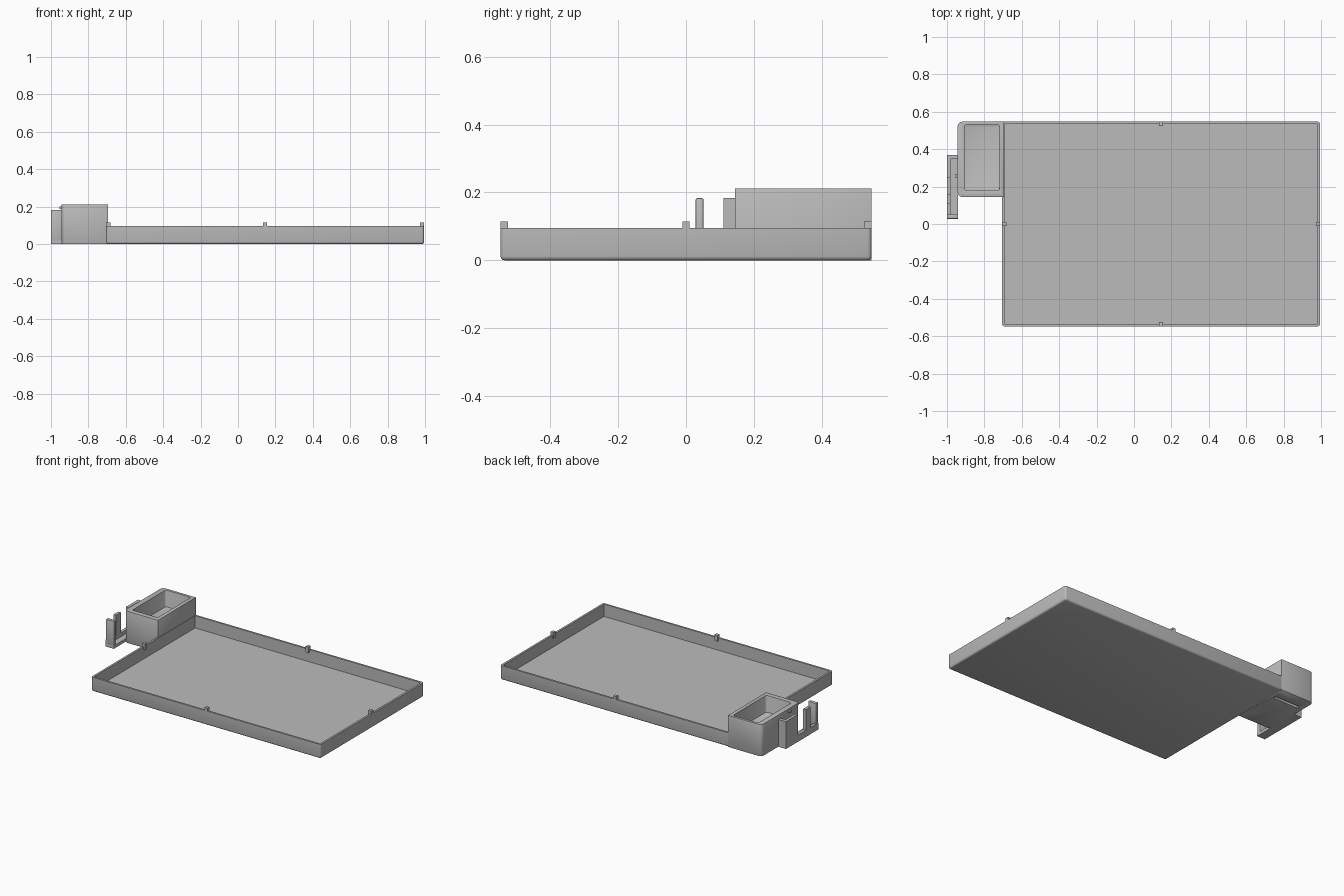
import bpy, bmesh, math

if "Cube" in bpy.data.objects:
    bpy.data.objects.remove(bpy.data.objects["Cube"])

grey = bpy.data.materials.new("plastic grey")
grey.diffuse_color = (0.5, 0.5, 0.5, 1)
grey.use_nodes = True
grey.node_tree.nodes["Principled BSDF"].inputs["Base Color"].default_value = grey.diffuse_color


def block(name, lo, hi, round_rule=None, radius=0.0, segments=3):
    """Axis-aligned block; round_rule picks the edges to round off."""
    bm = bmesh.new()
    bmesh.ops.create_cube(bm, size=1)
    for v in bm.verts:
        v.co = [l + (c + 0.5) * (h - l) for c, l, h in zip(v.co, lo, hi)]
    if round_rule:
        edges = [e for e in bm.edges if round_rule(e.verts[0].co, e.verts[1].co)]
        bmesh.ops.bevel(bm, geom=edges, offset=radius, segments=segments,
                        profile=0.5, affect='EDGES')
    me = bpy.data.meshes.new(name)
    bm.to_mesh(me)
    bm.free()
    ob = bpy.data.objects.new(name, me)
    bpy.context.collection.objects.link(ob)
    me.materials.append(grey)
    return ob


def finish(ob, cutters=(), bevel=0.0):
    """Cut the openings, soften the top rim and shade by angle."""
    for c in cutters:
        m = ob.modifiers.new("cut", 'BOOLEAN')
        m.object, m.operation, m.solver = c, 'DIFFERENCE', 'EXACT'
    if bevel:
        m = ob.modifiers.new("soften", 'BEVEL')
        m.width, m.segments = bevel, 2
        m.limit_method, m.angle_limit = 'ANGLE', math.radians(50)
    deps = bpy.context.evaluated_depsgraph_get()
    me = bpy.data.meshes.new_from_object(ob.evaluated_get(deps))
    ob.modifiers.clear()
    ob.data = me
    for c in cutters:
        bpy.data.objects.remove(c)
    bpy.ops.object.select_all(action='DESELECT')
    ob.select_set(True)
    bpy.context.view_layer.objects.active = ob
    bpy.ops.object.shade_smooth_by_angle(angle=math.radians(35))


# Shallow tray with rounded lower edges
X0, X1, Y, H, T = -0.705, 0.995, 0.547, 0.095, 0.013
tray = block("tray", (X0, -Y, 0), (X1, Y, H),
             lambda a, b: a.z < 0.01 or b.z < 0.01, 0.012)
finish(tray, [block("tray_cutter", (X0 + T, -Y + T, T), (X1 - T, Y - T, 0.3))])

# Locating pegs at the middle of each rim
P = 0.022
xm = (X0 + X1) / 2
for name, px, py in (("front_peg", xm, -Y + P / 2), ("back_peg", xm, Y - P / 2),
                     ("left_peg", X0 + P / 2, 0), ("right_peg", X1 - P / 2, 0)):
    block(name, (px - P / 2, py - P / 2, H - 0.02), (px + P / 2, py + P / 2, 0.115))

# Open cup at the back left corner, with a drain slot through its raised floor
cup = block("cup", (-0.943, 0.145, 0), (-0.695, Y, 0.212),
            lambda a, b: abs(a.z - b.z) > 0.1 and a.x < -0.9, 0.025, 4)
cavity = block("cup_cutter", (-0.907, 0.178, 0.1), (-0.72, 0.53, 0.4),
               lambda a, b: abs(a.z - b.z) > 0.1, 0.012)
slot = block("slot_cutter", (-0.906, 0.44, -0.1), (-0.721, 0.46, 0.15))
finish(cup, [cavity, slot], 0.005)

# Side clip: base, end walls, and upright tabs on the outer face
A, B, TOP = -1.0, -0.94, 0.183
block("clip_base", (A, 0.028, 0), (B, 0.37, 0.02))
finish(block("clip_front_wall", (A, 0.028, 0), (B, 0.052, TOP)), bevel=0.005)
block("clip_back_wall", (A, 0.347, 0), (B, 0.37, TOP))
block("clip_low_panel", (A, 0.028, 0), (A + 0.02, 0.37, 0.045))
block("clip_front_tab", (A, 0.11, 0), (A + 0.02, 0.16, TOP))
block("clip_back_tab", (A, 0.245, 0), (A + 0.02, 0.37, TOP))

# Small catch on the cup above the clip
block("clip_catch", (-0.955, 0.245, 0.188), (-0.94, 0.267, 0.2))
